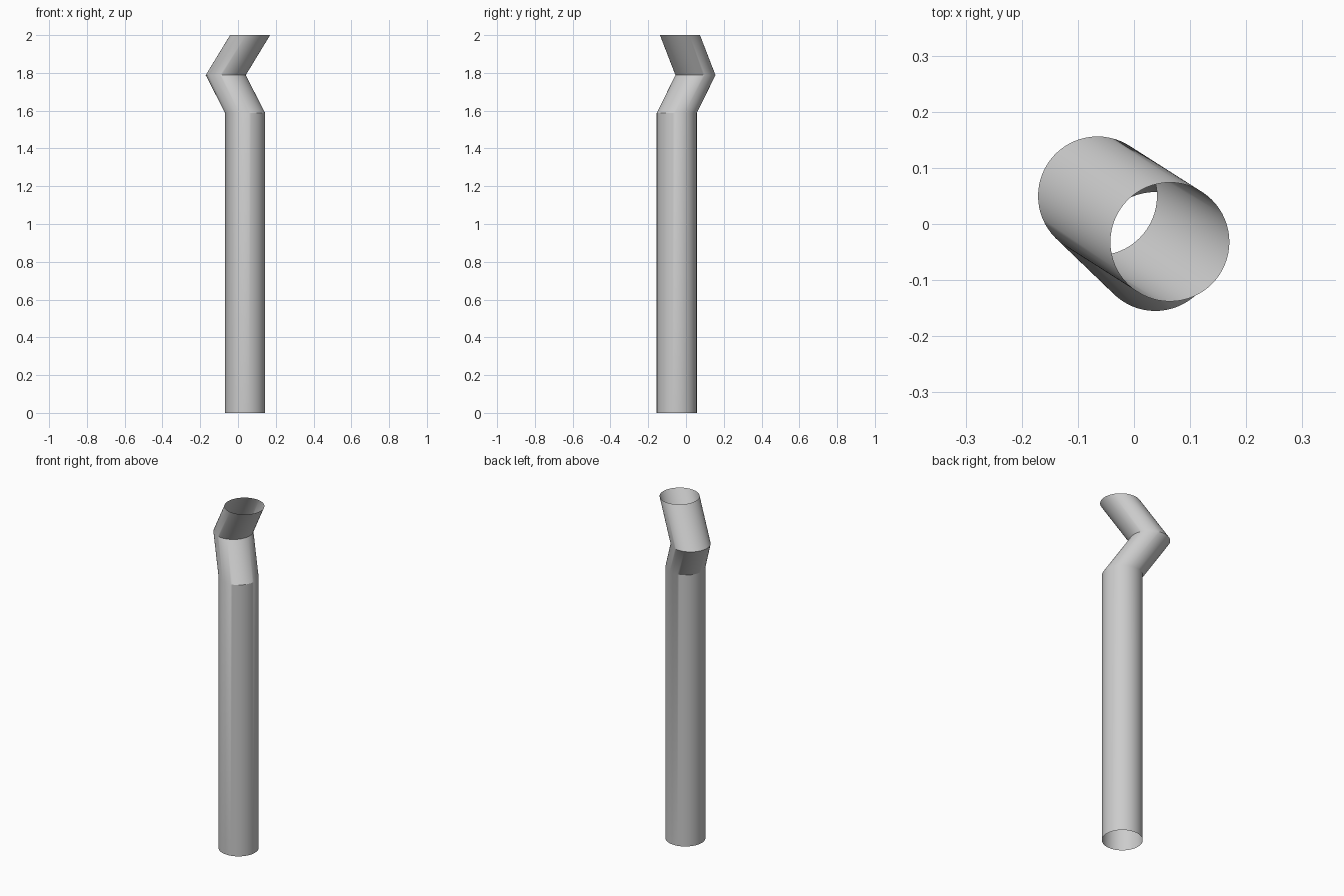
import bpy, bmesh, math

if "Cube" in bpy.data.objects:
    bpy.data.objects.remove(bpy.data.objects["Cube"])

RADIUS = 0.106
SIDES = 64
# centre of each horizontal ring along the pipe
PATH = [(0.038, -0.049, 0.0), (0.038, -0.049, 1.587),
        (-0.065, 0.05, 1.788), (0.064, -0.032, 2.0)]

# open-ended bent pipe: rings joined by side walls
bm = bmesh.new()
rings = []
for x, y, z in PATH:
    rings.append([bm.verts.new((x + RADIUS * math.cos(2 * math.pi * i / SIDES),
                                y + RADIUS * math.sin(2 * math.pi * i / SIDES), z))
                  for i in range(SIDES)])
for low, high in zip(rings, rings[1:]):
    for i in range(SIDES):
        j = (i + 1) % SIDES
        bm.faces.new((low[i], low[j], high[j], high[i]))

mesh = bpy.data.meshes.new("bent_pipe")
bm.to_mesh(mesh)
bm.free()
pipe = bpy.data.objects.new("bent_pipe", mesh)
bpy.context.collection.objects.link(pipe)

# smooth walls, sharp bends
bpy.context.view_layer.objects.active = pipe
pipe.select_set(True)
bpy.ops.object.shade_smooth_by_angle(angle=math.radians(30))
